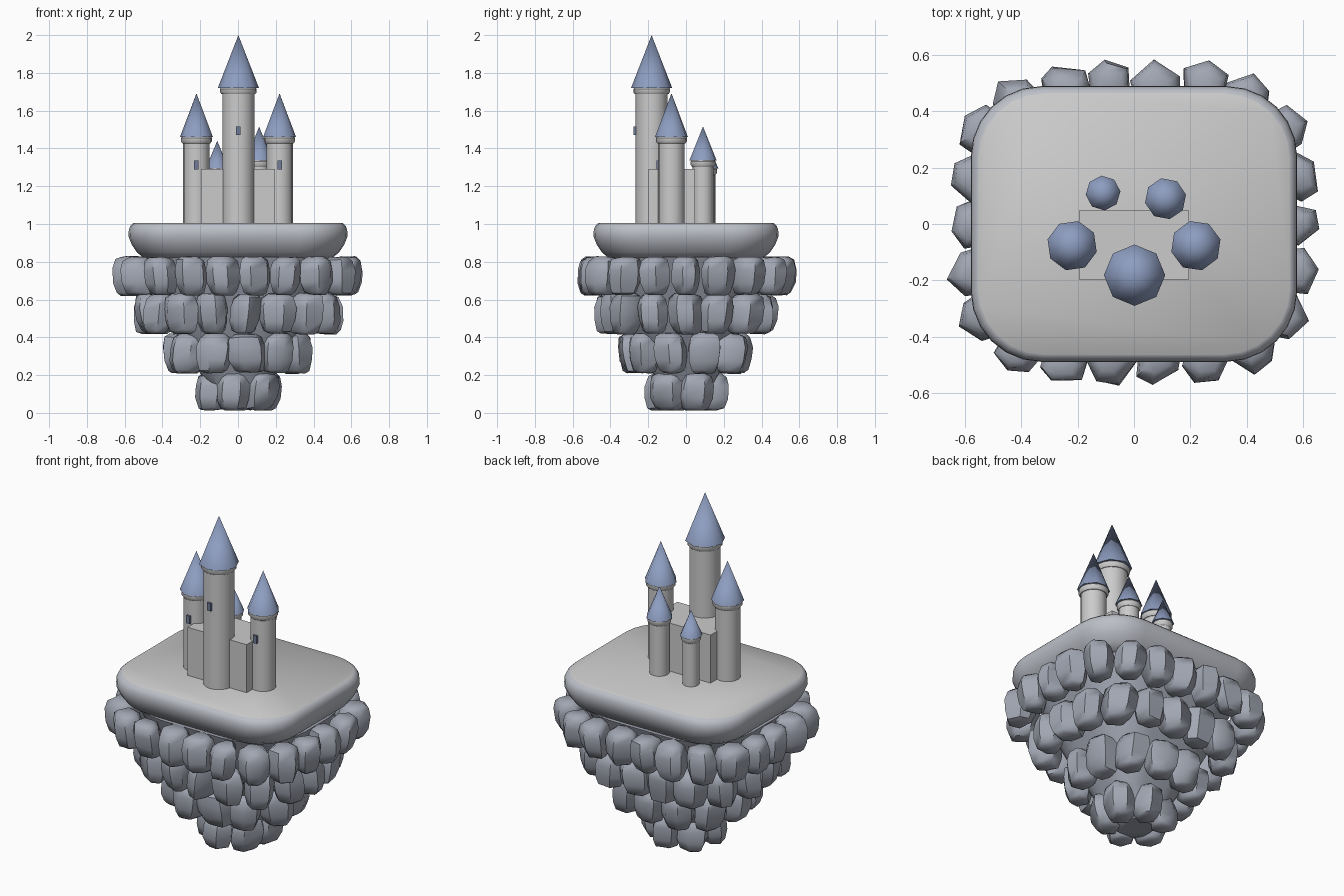
import bpy, bmesh, math, random
from mathutils import Vector

if "Cube" in bpy.data.objects:
    bpy.data.objects.remove(bpy.data.objects["Cube"])

random.seed(11)


def material(name, rgb):
    m = bpy.data.materials.new(name)
    m.diffuse_color = (*rgb, 1)
    m.use_nodes = True
    m.node_tree.nodes["Principled BSDF"].inputs["Base Color"].default_value = m.diffuse_color
    return m


SLATE = material("slate_rock", (0.36, 0.385, 0.45))
ROOF = material("blue_roof", (0.27, 0.34, 0.53))
GLASS = material("dark_window", (0.16, 0.2, 0.32))


def finish(bm, name, mat=None, smooth=None):
    bmesh.ops.recalc_face_normals(bm, faces=bm.faces)
    me = bpy.data.meshes.new(name)
    bm.to_mesh(me)
    bm.free()
    ob = bpy.data.objects.new(name, me)
    bpy.context.collection.objects.link(ob)
    if mat:
        me.materials.append(mat)
    if smooth:
        bpy.ops.object.select_all(action='DESELECT')
        ob.select_set(True)
        bpy.context.view_layer.objects.active = ob
        bpy.ops.object.shade_smooth_by_angle(angle=math.radians(smooth))
    return ob


def loft(name, rings, mat=None, smooth=None):
    """Skin a stack of closed rings and cap both ends."""
    bm = bmesh.new()
    vs = [[bm.verts.new(p) for p in r] for r in rings]
    n = len(vs[0])
    for a, b in zip(vs, vs[1:]):
        for i in range(n):
            bm.faces.new((a[i], a[(i + 1) % n], b[(i + 1) % n], b[i]))
    bm.faces.new(vs[0])
    bm.faces.new(vs[-1])
    return finish(bm, name, mat, smooth)


def rounded_rect(a, b, r, z, seg=6):
    pts = []
    for k, (sx, sy) in enumerate(((1, 1), (-1, 1), (-1, -1), (1, -1))):
        for i in range(seg + 1):
            t = math.pi / 2 * (k + i / seg)
            pts.append(Vector((sx * (a - r) + r * math.cos(t),
                               sy * (b - r) + r * math.sin(t), z)))
    return pts


def box(name, center, size, mat=None):
    bm = bmesh.new()
    bmesh.ops.create_cube(bm, size=1)
    for v in bm.verts:
        v.co = Vector(center) + Vector(c * s for c, s in zip(v.co, size))
    return finish(bm, name, mat)


def around(outline, count, start):
    """Evenly spaced points with outward angle along a closed outline."""
    n = len(outline)
    lens = [(outline[(i + 1) % n] - outline[i]).length for i in range(n)]
    step = sum(lens) / count
    out, run, nxt = [], 0, step * start
    for i in range(n):
        p, d = outline[i], outline[(i + 1) % n] - outline[i]
        while nxt <= run + lens[i] and len(out) < count:
            out.append((p + d * ((nxt - run) / lens[i]), math.atan2(-d.x, d.y)))
            nxt += step
        run += lens[i]
    return out


def rock(name, center, angle, half_w, half_d, half_h):
    """Chunky boulder: six uneven columns, rounded at top and bottom."""
    j = random.uniform
    yaw = angle + j(-0.5, 0.5)
    turn = j(0, 1)
    cols = [((i + turn + j(-0.2, 0.2)) * math.tau / 6, j(0.92, 1.15)) for i in range(6)]
    lean = Vector((j(-0.012, 0.012), j(-0.012, 0.012), 0))
    rings = []
    for z, r in ((-1, 0.5), (-0.85, 0.74), (-0.35, 0.95), (0.3, 1.0), (0.8, 0.86), (1, 0.55)):
        ring = []
        for t, k in cols:
            k *= r * j(0.96, 1.04)
            x, y = k * half_d * math.cos(t), k * half_w * math.sin(t)
            ring.append(center + lean * z + Vector((
                x * math.cos(yaw) - y * math.sin(yaw), x * math.sin(yaw) + y * math.cos(yaw),
                half_h * max(-1, min(1, z + j(-0.06, 0.06))))))
        rings.append(ring)
    loft(name, rings, SLATE, 46)


# Floating plateau: rounded stone rim with a plain grey top
plateau = loft("plateau", [rounded_rect(0.58 - d, 0.49 - d, 0.25 - d * 0.6, z) for z, d in
                           ((0.815, 0.11), (0.825, 0.075), (0.85, 0.045), (0.89, 0.018),
                            (0.935, 0.0), (0.97, 0.002), (0.99, 0.01), (1.004, 0.025))],
               material("plateau_grey", (0.8, 0.8, 0.8)), 50)
plateau.data.materials.append(material("plateau_rim", (0.5, 0.52, 0.57)))
for f in plateau.data.polygons:
    f.material_index = 0 if f.normal.z > 0.9 else 1

# Tapered core behind the boulders
loft("core", [rounded_rect(a, b, b * 0.75, z) for z, a, b in
              ((0.03, 0.10, 0.09), (0.21, 0.20, 0.175), (0.42, 0.325, 0.28),
               (0.63, 0.43, 0.365), (0.825, 0.52, 0.435))], SLATE, 60)

# Tiers of boulders: half x, half y, z low, z high, count, rock half width, start
TIERS = ((0.57, 0.485, 0.62, 0.83, 22, 0.089, 0.0),
         (0.46, 0.39, 0.415, 0.635, 17, 0.094, 0.4),
         (0.31, 0.27, 0.205, 0.425, 11, 0.1, 0.3),
         (0.15, 0.135, 0.01, 0.215, 6, 0.097, 0.3))
for t, (a, b, lo, hi, count, w, start) in enumerate(TIERS, 1):
    outline = rounded_rect(a, b, b * (0.55 + 0.1 * t), 0)
    for i, (p, ang) in enumerate(around(outline, count, start)):
        p.z = (lo + hi) / 2
        rock(f"boulder_{t}_{i + 1}", p, ang, w * random.uniform(0.88, 1.06),
             0.088 * random.uniform(0.92, 1.06), (hi - lo) / 2 * random.uniform(0.95, 1.0))

# Central keep
box("keep", (0, -0.075, 1.145), (0.39, 0.245, 0.29))


def circle(x, y, r, z, n, turn=0.0):
    return [Vector((x + r * math.cos(math.tau * i / n + turn),
                    y + r * math.sin(math.tau * i / n + turn), z)) for i in range(n)]


def tower(name, x, y, r, top, ring_r, roof_r, tip, turn=0.0, window_z=None):
    loft(name + "_wall", [circle(x, y, r, z, 16) for z in (0.99, top)], None, 40)
    loft(name + "_collar", [circle(x, y, k, z, 16) for z, k in
                            ((top - 0.005, ring_r - 0.008), (top + 0.006, ring_r),
                             (top + 0.024, ring_r), (top + 0.03, ring_r - 0.006))], None, 40)
    # Eight-sided pointed roof
    bm = bmesh.new()
    base = [bm.verts.new(p) for p in circle(x, y, roof_r, top + 0.028, 8, turn)]
    apex = bm.verts.new((x, y, tip))
    bm.faces.new(base)
    for i in range(8):
        bm.faces.new((base[i], base[(i + 1) % 8], apex))
    finish(bm, name + "_roof", ROOF, 50)
    if window_z:
        box(name + "_window", (x, y - r, window_z), (0.024, 0.02, 0.046), GLASS)


# Towers: one tall front, a flanking pair, two small ones behind
tower("main_tower", 0.002, -0.182, 0.085, 1.692, 0.097, 0.109, 2.0, 0, 1.493)
for side, s in (("left", -1), ("right", 1)):
    tower(f"{side}_tower", s * 0.22, -0.077, 0.07, 1.432, 0.082, 0.09, 1.692, s * 0.25, 1.312)
tower("back_right_tower", 0.112, 0.09, 0.055, 1.307, 0.065, 0.074, 1.516, 0.2)
tower("back_left_tower", -0.11, 0.11, 0.046, 1.265, 0.054, 0.062, 1.44, 0.1)
